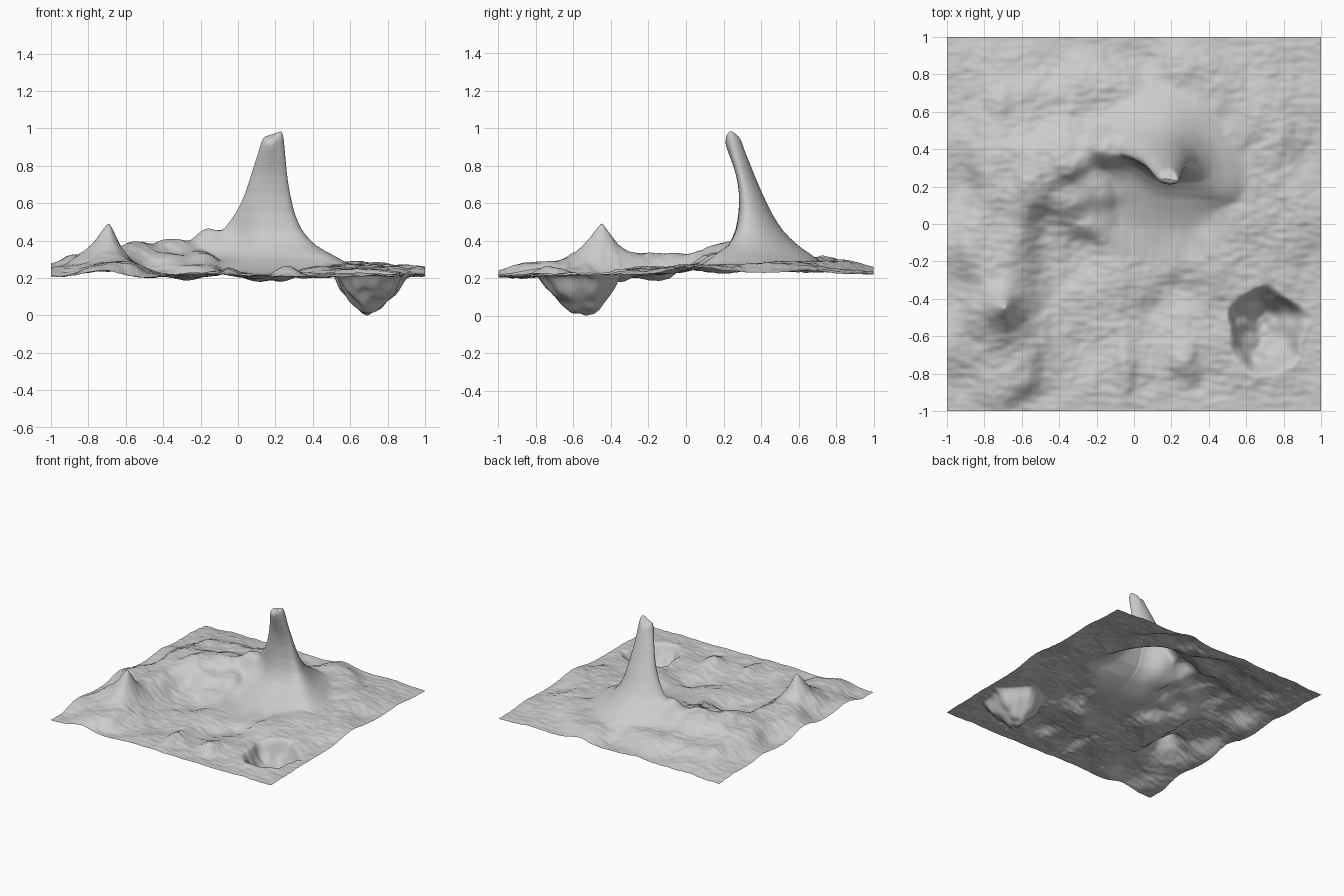
import bpy, math
from mathutils import Vector, noise

if "Cube" in bpy.data.objects:
    bpy.data.objects.remove(bpy.data.objects["Cube"])

N = 260                              # grid cells per side
CX, CY, R = 0.17, 0.30, 0.50         # disc of the sheet pulled up into the horn

# broad ground heights (x, y, z)
GROUND = [
    (-1, -1, .21), (-.5, -1, .21), (0, -1, .21), (.5, -1, .21), (1, -1, .21),
    (-1, -.4, .23), (-1, .2, .23), (-1, .7, .23), (-1, 1, .22), (-.5, 1, .23),
    (0, 1, .23), (.5, 1, .23), (1, 1, .22), (1, .4, .23), (1, -.4, .22),
    (-.8, -.5, .29), (-.75, -.1, .31), (-.7, .25, .33), (-.55, .24, .395),
    (-.6, .6, .29), (-.35, .34, .41), (-.2, .65, .31), (-.42, -.1, .22),
    (-.3, -.14, .18), (-.3, -.6, .21), (-.65, -.8, .28), (0, -.3, .23),
    (.2, -.12, .23), (.22, -.62, .22), (.5, -.2, .25), (.75, .05, .27), (-.32, .15, .33),
    (.7, .5, .28), (.35, .8, .29), (-.19, .18, .35), (-.03, .06, .22), (.2, -.42, .20),
    (.2, .12, .20), (-.4, -.8, .22), (-.05, .22, .26), (-.23, .03, .28),
]
# horn sections from rim to tip: (disc radius, left x, right x, front y, back y, z)
HORN = [
    (1.0, CX - R, CX + R, CY - R, CY + R, .16),
    (.90, -.27, .61, .09, .74, .27),
    (.80, -.18, .46, .20, .64, .34),
    (.70, -.11, .37, .25, .55, .41),
    (.60, -.04, .315, .275, .48, .50),
    (.50, .02, .288, .285, .43, .60),
    (.40, .055, .268, .28, .385, .70),
    (.30, .085, .257, .255, .345, .80),
    (.20, .113, .247, .218, .31, .90),
    (.10, .126, .240, .208, .292, .955),
    (.00, .145, .225, .245, .247, .97),
]


def smooth(a, b, t):
    t = min(1, max(0, (t - a) / (b - a)))
    return t * t * (3 - 2 * t)


def bump(x, y, cx, cy, left, right, front, back, h, p=2):
    dx, dy = x - cx, y - cy
    q = math.hypot(dx / (left if dx < 0 else right), dy / (front if dy < 0 else back))
    return h * math.exp(-q ** p)


def sink_hole(x, y, z):
    dx, dy = x - .69, y + .53
    q = math.hypot(dx / (.17 if dx < 0 else .215), dy / (.17 if dy > 0 else .265))
    q *= 1 + .12 * noise.noise(Vector((x * 9, y * 9, 7)))
    if q > 1.2:
        return z
    floor = .19 * min(q, 1.2) ** 1.5
    floor += .03 * noise.noise(Vector((x * 14, y * 14, 2))) * smooth(0, .3, q)
    k = smooth(.8, 1.2, q)
    return max(0, z * k + floor * (1 - k))


def ground(x, y):
    sw = sz = 0
    for gx, gy, gz in GROUND:
        w = 1 / ((x - gx) ** 2 + (y - gy) ** 2 + .006) ** 2
        sw += w
        sz += w * gz
    z = sz / sw
    # side peak, ridge, horn shoulder and small crests
    z += bump(x, y, -.69, -.45, .11, .08, .12, .10, .215, 1.3)
    z += bump(x, y, -.58, -.12, .15, .07, .22, .22, .04)
    z += bump(x, y, -.10, .40, .13, .20, .10, .13, .16, 3)
    z += bump(x, y, .27, -.74, .08, .07, .09, .09, .05)
    z += bump(x, y, -.05, -.80, .05, .05, .18, .18, .03)
    z += bump(x, y, -.72, .66, .08, .05, .08, .08, .03)
    # broad noise fades at the border, fine ripples run everywhere
    edge = smooth(0, .12, 1 - max(abs(x), abs(y)))
    z += (.008 + .018 * edge) * noise.fractal(Vector((x * 3, y * 3, 4)), 1.0, 2.0, 4)
    z += .004 * noise.noise(Vector((x * 14 + 3, y * 32, 1)))
    return sink_hole(x, y, z)


def horn_section(r):
    for a, b in zip(HORN, HORN[1:]):
        if r >= b[0]:
            t = (r - b[0]) / (a[0] - b[0])
            return [b[i] + (a[i] - b[i]) * t for i in range(1, 6)]


def surface(u, v):
    du, dv = u - CX, v - CY
    r = math.hypot(du, dv) / R
    if r >= 1:
        return u, v, ground(u, v)
    # average nearby sections for a smooth profile
    k = min(.05, r, 1 - r)
    secs = [horn_section(r + s * k) for s in (-1, 0, 1)]
    x0, x1, y0, y1, level = [sum(c) / 3 for c in zip(*secs)]
    ang = math.atan2(dv, du)
    x = (x0 + x1) / 2 + (x1 - x0) / 2 * math.cos(ang)
    y = (y0 + y1) / 2 + (y1 - y0) / 2 * math.sin(ang)
    # right flank sweeps forward, left front is hollowed back
    if x > .15:
        y -= 1.6 * (x - .15) ** 2 * (1 - smooth(.78, 1, r))
    elif dv < 0:
        y -= .07 * math.sin(ang) * math.exp(-((x + .03) / .11) ** 2) * (1 - smooth(.8, 1, r)) * smooth(.4, .7, r)
    # slanted, notched tip
    top = 1 - smooth(.1, .35, r)
    level += top * ((x - .18) * .35 - .018 * math.exp(-((x - .175) / .018) ** 2))
    # soft union of horn and ground
    g = ground(x, y)
    d = level - g
    soft = .0008 * (1 - smooth(.9, 1, r)) * smooth(0, .6, r)
    return x, y, (level + g + math.sqrt(d * d + soft)) / 2


# terrain sheet
W = N + 1
verts = [surface(-1 + 2 * i / N, -1 + 2 * j / N) for j in range(W) for i in range(W)]
faces = [(j * W + i, j * W + i + 1, (j + 1) * W + i + 1, (j + 1) * W + i)
         for j in range(N) for i in range(N)]
mesh = bpy.data.meshes.new("terrain")
mesh.from_pydata(verts, [], faces)
terrain = bpy.data.objects.new("terrain", mesh)
bpy.context.collection.objects.link(terrain)
for p in mesh.polygons:
    p.use_smooth = True
